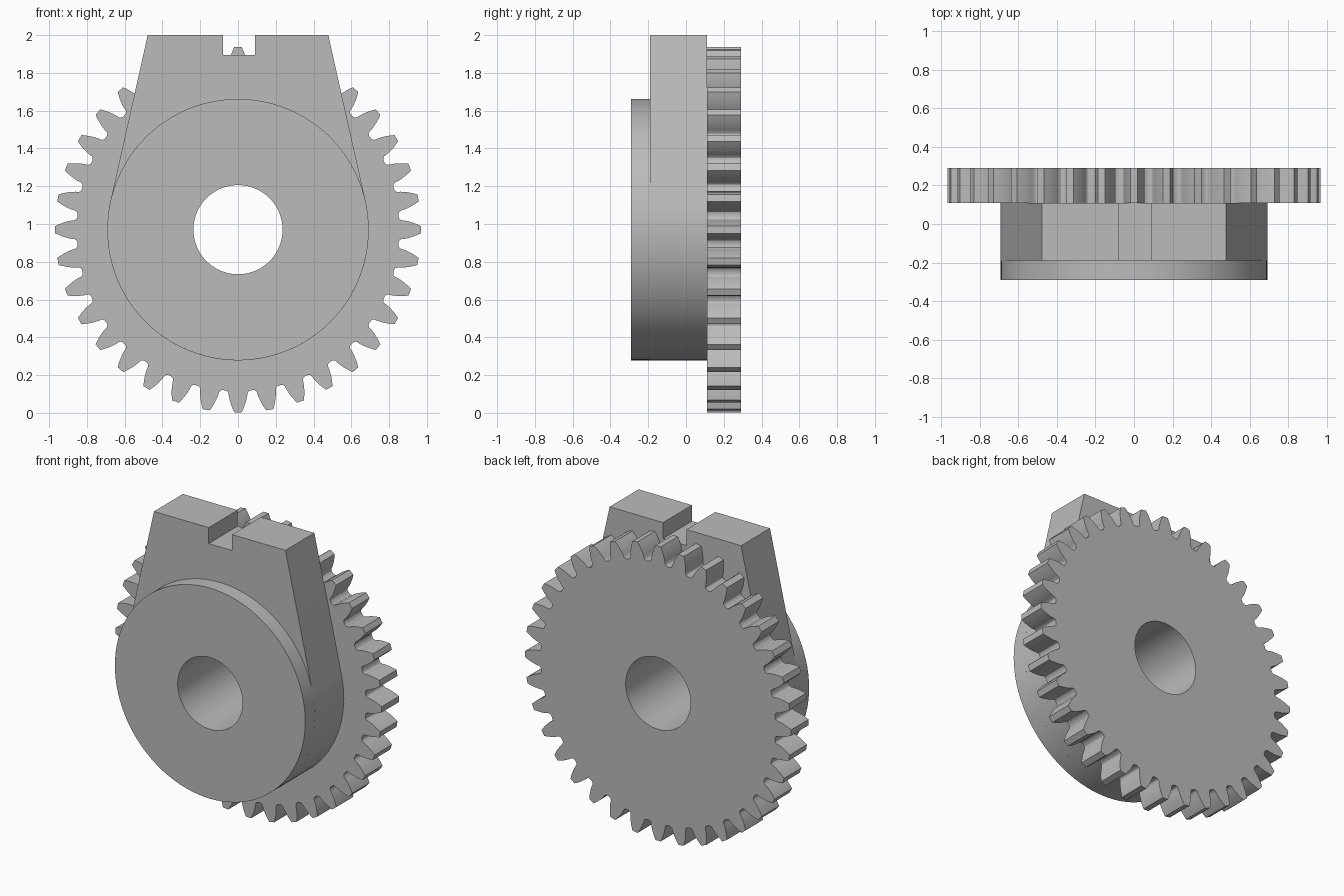
import bpy, bmesh
from math import sin, cos, tan, acos, atan2, hypot, pi, radians
from mathutils import Vector

cube = bpy.data.objects.get("Cube")
if cube:
    bpy.data.objects.remove(cube, do_unlink=True)

# Main dimensions
AXIS_Z = 0.97          # height of the bore axis
BORE_R = 0.236
HUB_R = 0.692
TEETH = 36
TIP_R = 0.968

grey = bpy.data.materials.new("plain grey")
grey.use_nodes = True
grey.diffuse_color = (0.5, 0.5, 0.5, 1)
grey.node_tree.nodes["Principled BSDF"].inputs["Base Color"].default_value = (0.5, 0.5, 0.5, 1)


def polar(r, a):
    return (r * cos(a), AXIS_Z + r * sin(a))


def arc(r, start, end, steps):
    return [polar(r, start + (end - start) * i / steps) for i in range(steps + 1)]


def circle(r, steps=96):
    return arc(r, 0, 2 * pi, steps)[:-1]


def prism(name, outline, y0, y1):
    """Extrude an x-z outline along y, with the round bore cut through it."""
    bm = bmesh.new()
    caps = ([], [])
    for loop in (outline, circle(BORE_R)):
        rings = [[bm.verts.new((x, y, z)) for x, z in loop] for y in (y0, y1)]
        n = len(loop)
        for i in range(n):
            j = (i + 1) % n
            bm.faces.new((rings[0][i], rings[0][j], rings[1][j], rings[1][i]))
        for ring, cap in zip(rings, caps):
            cap.extend(bm.edges.get((ring[i], ring[(i + 1) % n])) for i in range(n))
    for cap, side in zip(caps, (-1, 1)):
        bmesh.ops.triangle_fill(bm, edges=cap, use_beauty=True, normal=Vector((0, side, 0)))
    bmesh.ops.recalc_face_normals(bm, faces=bm.faces)
    mesh = bpy.data.meshes.new(name)
    bm.to_mesh(mesh)
    bm.free()
    mesh.materials.append(grey)
    obj = bpy.data.objects.new(name, mesh)
    bpy.context.collection.objects.link(obj)
    bpy.ops.object.select_all(action='DESELECT')
    obj.select_set(True)
    bpy.context.view_layer.objects.active = obj
    bpy.ops.object.shade_smooth_by_angle(angle=radians(28))
    return obj


# Gear with involute teeth and rounded roots
module = 2 * TIP_R / (TEETH + 2)
pitch_r = module * TEETH / 2
base_r = pitch_r * cos(radians(20))
root_r = pitch_r - 1.25 * module


def involute(r):
    a = acos(min(1, base_r / r))
    return tan(a) - a


half_pitch = pi / TEETH
base_half = half_pitch / 2 + involute(pitch_r)
flank = [(root_r, half_pitch * 0.88), (root_r + 0.004, half_pitch * 0.75)]
for i in range(7):
    r = base_r + 0.004 + (TIP_R - base_r - 0.004) * i / 6
    flank.append((r, base_half - involute(r)))
gear_outline = []
for t in range(TEETH):
    mid = 2 * pi * t / TEETH
    gear_outline += [polar(r, mid - a) for r, a in flank]
    gear_outline += [polar(r, mid + a) for r, a in reversed(flank)]
prism("gear_wheel", gear_outline, 0.11, 0.29)

# Tapered housing: round below, straight tangent sides, notched flat top
top_x, top_z = 0.478, 2.0
rise = top_z - AXIS_Z
tangent = atan2(rise, top_x) - acos(HUB_R / hypot(top_x, rise))
notch_left, notch_right, notch_z = -0.08, 0.09, 1.895
housing_outline = arc(HUB_R, pi - tangent, 2 * pi + tangent, 64) + [
    (top_x, top_z), (notch_right, top_z), (notch_right, notch_z),
    (notch_left, notch_z), (notch_left, top_z), (-top_x, top_z)]
prism("tapered_housing", housing_outline, -0.19, 0.11)

# Round boss on the front
prism("front_boss", circle(HUB_R), -0.29, -0.19)
